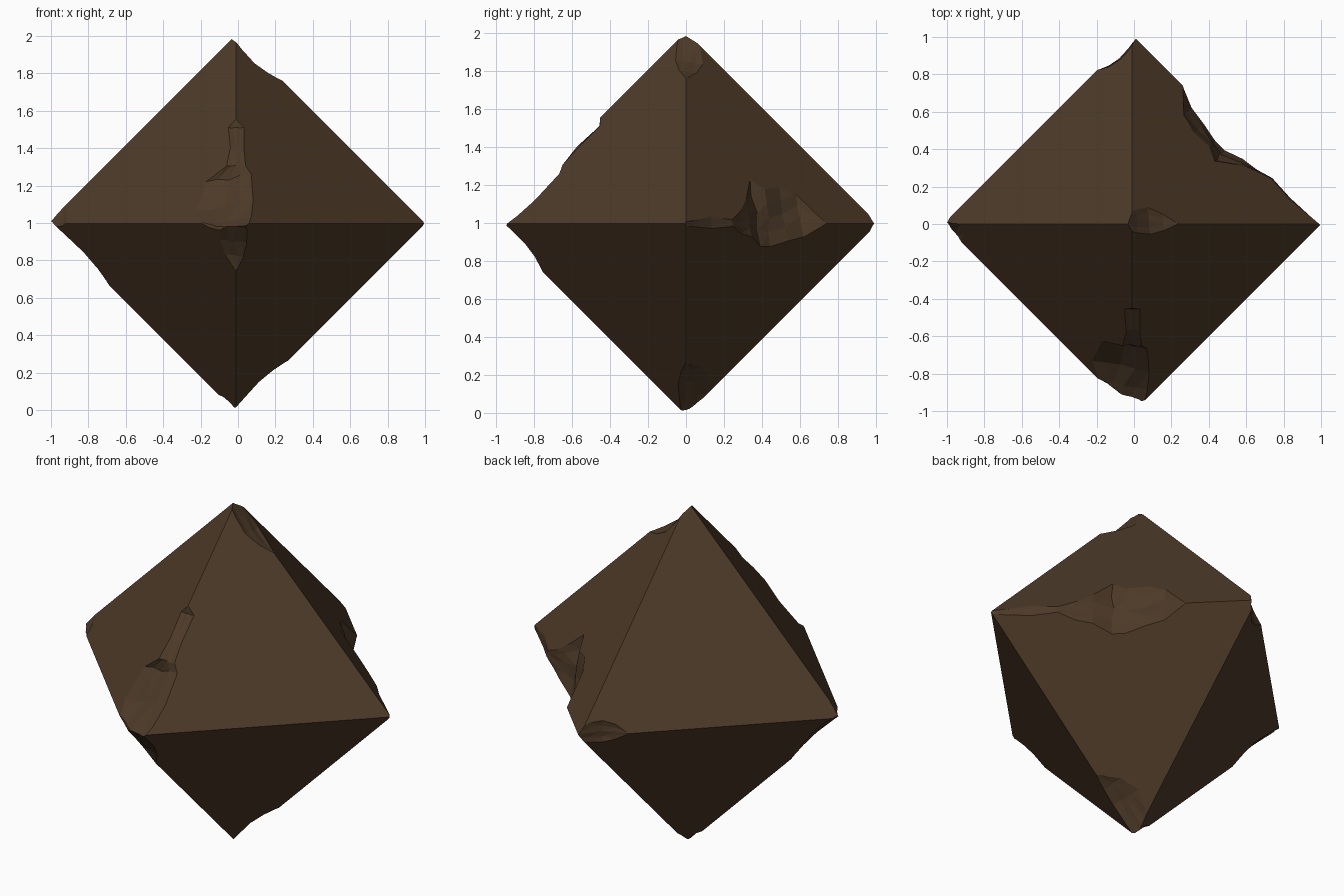
import bpy, bmesh, random
from mathutils import Vector

if "Cube" in bpy.data.objects:
    bpy.data.objects.remove(bpy.data.objects["Cube"])

random.seed(4)
CENTRE = Vector((-0.01, 0, 0.997))
R = 1.01
# The six corners, named by direction
AX = {}
for i, letter in enumerate("xyz"):
    for sign, s in (("+", R), ("-", -R)):
        v = Vector()
        v[i] = s
        AX[sign + letter] = v

brown = bpy.data.materials.new("dark_brown_stone")
brown.diffuse_color = (0.074, 0.042, 0.021, 1)
brown.use_nodes = True
brown.node_tree.nodes["Principled BSDF"].inputs["Base Color"].default_value = brown.diffuse_color


def make_object(name, bm):
    bmesh.ops.recalc_face_normals(bm, faces=bm.faces)
    me = bpy.data.meshes.new(name)
    bm.to_mesh(me)
    bm.free()
    ob = bpy.data.objects.new(name, me)
    bpy.context.collection.objects.link(ob)
    ob.location = CENTRE
    me.materials.append(brown)
    return ob


# Main octahedron
bm = bmesh.new()
for v in AX.values():
    bm.verts.new(v)
bmesh.ops.convex_hull(bm, input=bm.verts)
stone = make_object("octahedral_stone", bm)
bpy.context.view_layer.objects.active = stone


def carve(a, b, c, d, stations):
    """Ragged chip along edge a-b; each station is (position along the edge,
    reach onto the face towards c, reach onto the face towards d)."""
    A, B, C, D = (AX[k] for k in (a, b, c, d))
    mid = (A + B) / 2
    out = mid.normalized()
    along = (B - A).normalized()
    bm = bmesh.new()
    rings = []
    for t, hc, hd in stations:
        p = A.lerp(B, t)
        fc = p + (C - mid) * max(hc, 0.001)
        fd = p + (D - mid) * max(hd, 0.001)
        if hc + hd == 0:
            fc += out * 0.004
            fd += out * 0.004
        side = (fc - fd).normalized()
        amp = 0.09 * min(hc, hd)
        pts = [fc + side * 0.006]
        for f in (0.25, 0.5, 0.75):
            q = fc.lerp(fd, f) + out * random.uniform(-1.6, 0.6) * amp
            pts.append(q + along * random.uniform(-1, 1) * amp)
        pts += [fd - side * 0.006, p + out * 0.12]
        rings.append([bm.verts.new(q) for q in pts])
    n = len(rings[0])
    for r0, r1 in zip(rings, rings[1:]):
        for i in range(n):
            j = (i + 1) % n
            bm.faces.new((r0[i], r0[j], r1[j], r1[i]))
    bm.faces.new(rings[0])
    bm.faces.new(rings[-1])
    bmesh.ops.triangulate(bm, faces=bm.faces)
    cutter = make_object("chip_cutter", bm)
    cutter.hide_render = True
    mod = stone.modifiers.new("chip", 'BOOLEAN')
    mod.operation = 'DIFFERENCE'
    mod.solver = 'EXACT'
    mod.object = cutter
    bpy.ops.object.modifier_apply(modifier=mod.name)
    bpy.data.objects.remove(cutter)


def corner_chip(a, b, c, d, length, reach_c, reach_d):
    """Small chip that starts at corner a and tapers out along edge a-b."""
    stations = [(-0.02, reach_c * 0.5, reach_d * 0.6)]
    for f, k in ((0.22, 0.9), (0.5, 1.0), (0.75, 0.7)):
        j = random.uniform(0.9, 1.1)
        stations.append((length * f, reach_c * k * j, reach_d * k * j))
    carve(a, b, c, d, stations + [(length, 0, 0)])


# Large break on the back right edge
carve('+x', '+y', '+z', '-z', [
    (-.02, .005, .008), (.15, .04, .025), (.25, .02, .015), (.31, .06, .05),
    (.38, .13, .07), (.45, .23, .12), (.5, .18, .12), (.58, .19, .09),
    (.65, .15, .07), (.735, 0, 0)])
# Long break on the front upper edge
carve('-y', '+z', '-x', '+x', [
    (-.03, .1, .05), (.08, .17, .08), (.17, .21, .09), (.3, .16, .08),
    (.33, .05, .05), (.42, .03, .04), (.53, .04, .04), (.555, 0, 0)])
# Front corner: lower edge and left edge
corner_chip('-y', '-z', '-x', '+x', .26, .09, .06)
corner_chip('-y', '-x', '+z', '-z', .19, .06, .035)
# Top corner
corner_chip('+z', '+x', '+y', '-y', .25, .08, .05)
# Bottom corner
corner_chip('-z', '+x', '+y', '-y', .28, .12, .04)
corner_chip('-z', '-x', '+y', '-y', .1, .02, .02)
# Left corner: lower edge and front edge
corner_chip('-x', '-z', '+y', '-y', .34, .055, .04)
corner_chip('-x', '-y', '+z', '-z', .1, .08, .016)
# Back corner
corner_chip('+y', '-x', '+z', '-z', .19, .06, .05)

# Flat faces, one colour
me = stone.data
me.materials.clear()
me.materials.append(brown)
for p in me.polygons:
    p.use_smooth = False
    p.material_index = 0
